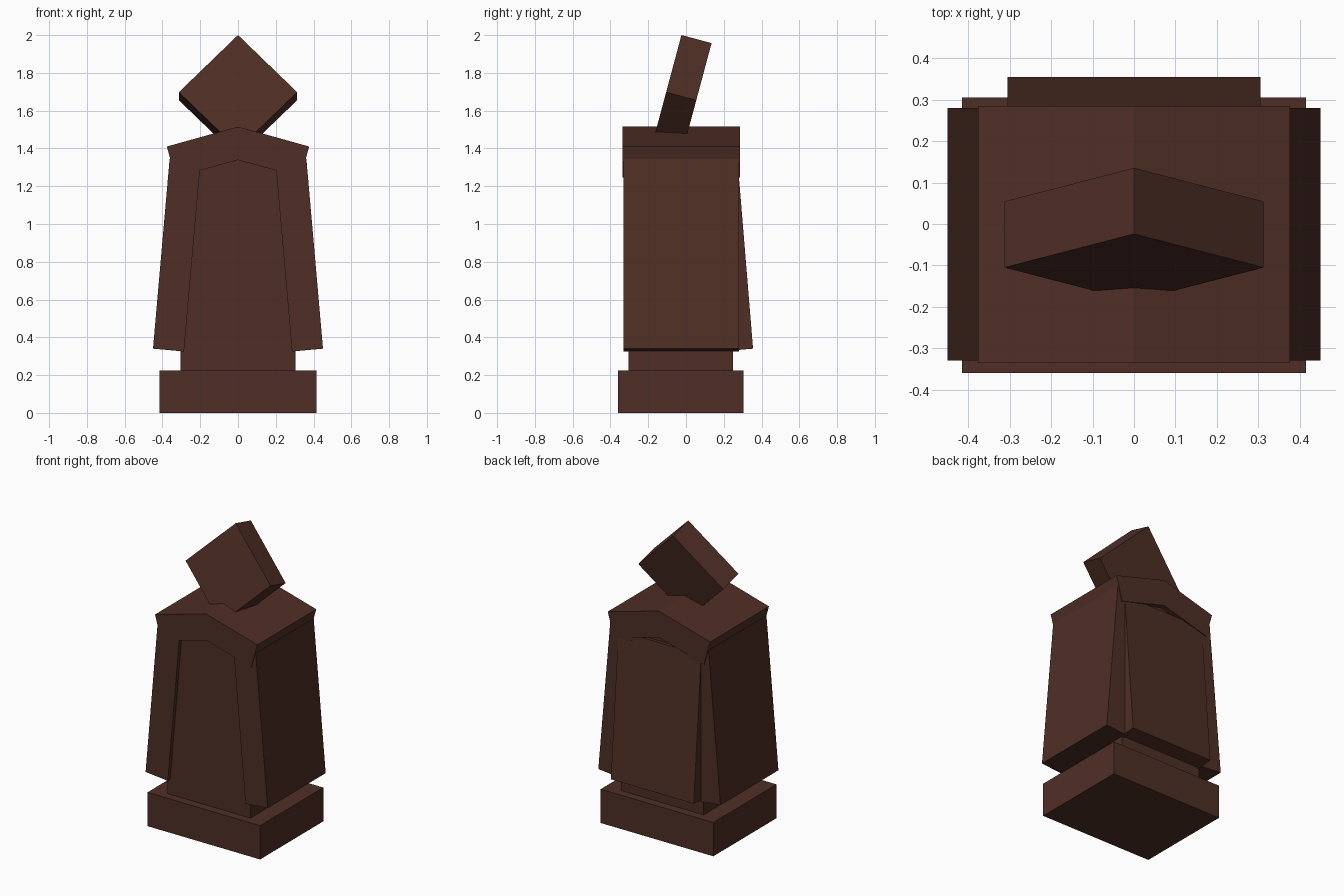
import bpy
import bmesh
from math import radians, sin, cos
from mathutils import Matrix, Vector

cube = bpy.data.objects.get("Cube")
if cube:
    bpy.data.objects.remove(cube, do_unlink=True)

brown = bpy.data.materials.new("dark_brown")
brown.use_nodes = True
colour = (0.078, 0.028, 0.019, 1)
brown.diffuse_color = colour
brown.node_tree.nodes["Principled BSDF"].inputs["Base Color"].default_value = colour


def prism(name, profile, axis, start, end):
    """Extrude a closed profile along x (profile is y, z) or y (profile is x, z)."""
    bm = bmesh.new()
    if axis == "y":
        verts = [bm.verts.new((a, start, b)) for a, b in profile]
        step = Vector((0, end - start, 0))
    else:
        verts = [bm.verts.new((start, a, b)) for a, b in profile]
        step = Vector((end - start, 0, 0))
    face = bm.faces.new(verts)
    result = bmesh.ops.extrude_face_region(bm, geom=[face], use_keep_orig=True)
    moved = [v for v in result["geom"] if isinstance(v, bmesh.types.BMVert)]
    bmesh.ops.translate(bm, verts=moved, vec=step)
    bmesh.ops.recalc_face_normals(bm, faces=bm.faces[:])
    mesh = bpy.data.meshes.new(name)
    bm.to_mesh(mesh)
    bm.free()
    mesh.materials.append(brown)
    obj = bpy.data.objects.new(name, mesh)
    bpy.context.collection.objects.link(obj)
    return obj


def box(name, half_x, y0, y1, z0, z1):
    return prism(name, [(-half_x, z0), (half_x, z0), (half_x, z1), (-half_x, z1)],
                 "y", y0, y1)


# Plinth and central body
box("base", 0.415, -0.36, 0.305, 0, 0.225)
box("body", 0.305, -0.305, 0.25, 0.2, 1.38)

# Leaning side panels, mirrored
panel = [(0.45, 0.34), (0.362, 1.345), (0.198, 1.331), (0.286, 0.325)]
for side, name in ((1, "left_panel"), (-1, "right_panel")):
    prism(name, [(side * x, z) for x, z in panel], "y", -0.33, 0.28)

# Leaning back panel
prism("back_panel", [(0.355, 0.34), (0.276, 1.3), (0.112, 1.286), (0.191, 0.326)],
      "x", -0.305, 0.305)

# Chevron roof
prism("roof", [(0, 1.515), (0.377, 1.41), (0.331, 1.247),
               (0, 1.339), (-0.331, 1.247), (-0.377, 1.41)], "y", -0.335, 0.285)

# Square head set on its corner and tipped backward
r = 0.313
head = prism("head", [(0, r), (r, 0), (0, -r), (-r, 0)], "y", 0, 0.165)
head.data.transform(Matrix.Translation((0, -0.105, 1.698))
                    @ Matrix.Rotation(radians(-15), 4, "X"))
